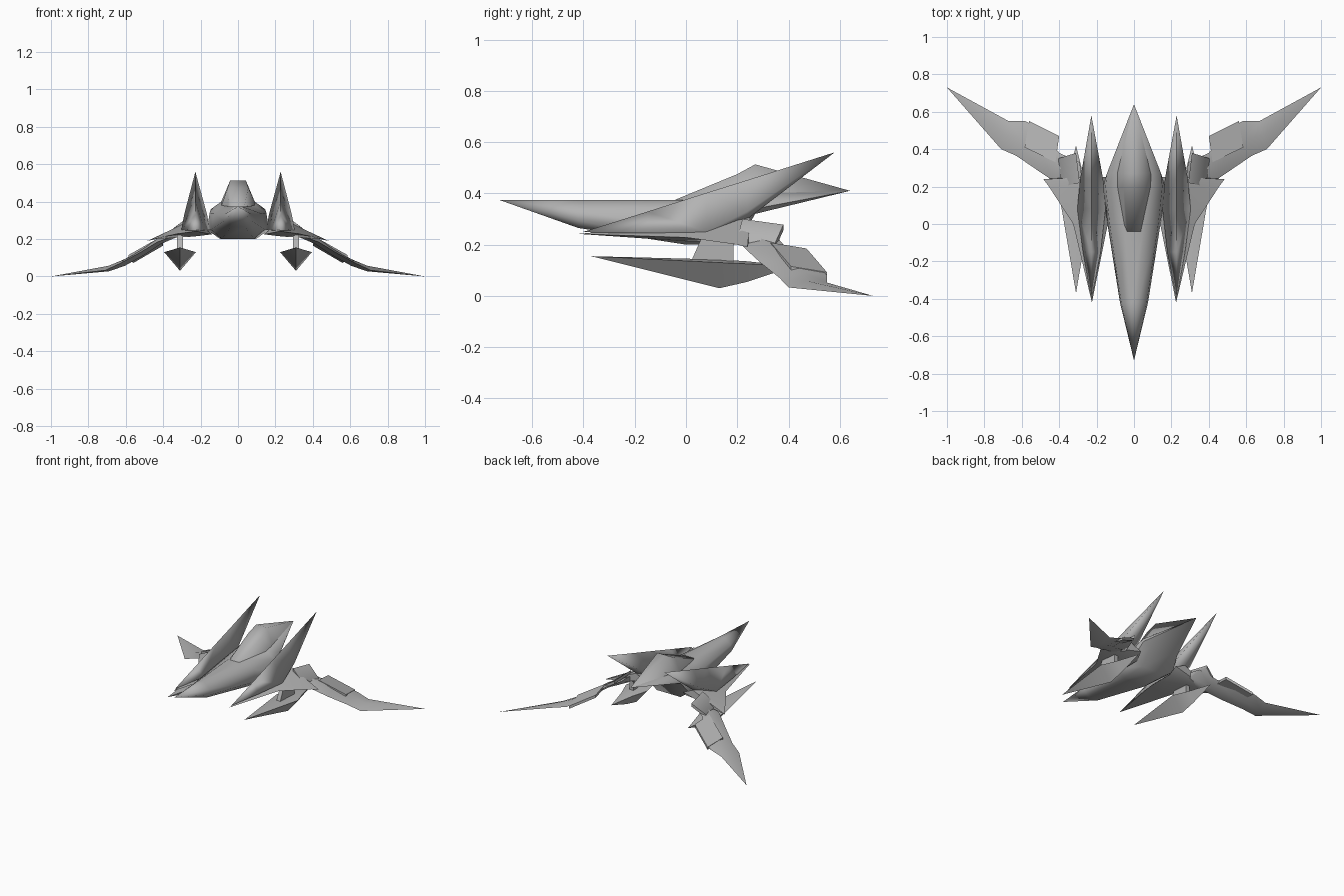
import bpy, bmesh
from math import radians

cube = bpy.data.objects.get("Cube")
if cube:
    bpy.data.objects.remove(cube)

grey = bpy.data.materials.new("hull_grey")
grey.use_nodes = True
grey.diffuse_color = (0.45, 0.45, 0.45, 1)
grey.node_tree.nodes["Principled BSDF"].inputs["Base Color"].default_value = grey.diffuse_color


def loft(name, rings, mirrored=False, angle=40):
    """Skin a row of rings; a ring of one point makes a sharp tip."""
    bm = bmesh.new()
    rows = [[bm.verts.new(p) for p in ring] for ring in rings]
    for a, b in zip(rows, rows[1:]):
        n = max(len(a), len(b))
        for i in range(n):
            j = (i + 1) % n
            if len(a) == 1:
                bm.faces.new((a[0], b[j], b[i]))
            elif len(b) == 1:
                bm.faces.new((a[i], a[j], b[0]))
            else:
                bm.faces.new((a[i], a[j], b[j], b[i]))
    for row in (rows[0], rows[-1]):
        if len(row) > 2:
            bm.faces.new(row)
    bmesh.ops.recalc_face_normals(bm, faces=bm.faces)
    mesh = bpy.data.meshes.new(name)
    bm.to_mesh(mesh)
    bm.free()
    obj = bpy.data.objects.new(name, mesh)
    bpy.context.collection.objects.link(obj)
    mesh.materials.append(grey)
    if mirrored:
        obj.modifiers.new("Mirror", 'MIRROR')
    bpy.ops.object.select_all(action='DESELECT')
    obj.select_set(True)
    bpy.context.view_layer.objects.active = obj
    bpy.ops.object.shade_smooth_by_angle(angle=radians(angle))
    return obj


def section(y, half):
    """Symmetric ring at y from (x, z) points running top to bottom."""
    return [(x, y, z) for x, z in half] + [(-x, y, z) for x, z in reversed(half)]


def diamond(x, y, inner, outer, top, side, bottom):
    return [(x, y, top), (outer, y, side), (x, y, bottom), (inner, y, side)]


def strip(front, back, thick):
    """Wing ring: leading edge, crown, trailing edge, belly."""
    mid = [(f + b) / 2 for f, b in zip(front, back)]
    return [front, (mid[0], mid[1], mid[2] + thick),
            back, (mid[0], mid[1], mid[2] - thick)]


def plate(name, corners, thick):
    return loft(name, [[(x, y, z - thick) for x, y, z in corners], corners], True, 60)


# Central hull, needle nose to pointed tail
loft("hull", [
    [(0, -0.73, 0.375)],
    section(-0.42, [(0.02, 0.375), (0.068, 0.335), (0.075, 0.295), (0.04, 0.265)]),
    section(0.0, [(0.055, 0.375), (0.13, 0.335), (0.142, 0.25), (0.085, 0.2)]),
    section(0.2, [(0.09, 0.38), (0.152, 0.338), (0.166, 0.25), (0.095, 0.2)]),
    section(0.27, [(0.09, 0.4), (0.145, 0.36), (0.145, 0.34), (0.08, 0.32)]),
    [(0, 0.64, 0.41)]], angle=60)

# Raised canopy that tapers into the tail
loft("canopy_spine", [
    section(-0.04, [(0.035, 0.376), (0.05, 0.36)]),
    section(0.2, [(0.055, 0.475), (0.092, 0.37)]),
    section(0.27, [(0.042, 0.513), (0.1, 0.375)]),
    [(0, 0.64, 0.41)]], angle=70)

# Swept blade on either side of the hull
loft("side_blade", [
    [(0.228, -0.4, 0.25)],
    diamond(0.228, -0.15, 0.178, 0.273, 0.329, 0.25, 0.235),
    diamond(0.228, 0.08, 0.152, 0.303, 0.402, 0.25, 0.225),
    diamond(0.228, 0.24, 0.165, 0.288, 0.452, 0.33, 0.3),
    [(0.228, 0.58, 0.56)]], True, 120)

# Shoulder panel joining blade, hull and wing
loft("shoulder_panel", [
    [(0.225, -0.42, 0.242)],
    [(0.14, 0, 0.225), (0.21, 0, 0.28), (0.325, 0, 0.228), (0.24, 0, 0.213)],
    [(0.14, 0.2, 0.225), (0.23, 0.2, 0.31), (0.455, 0.2, 0.2), (0.3, 0.2, 0.21)],
    [(0.15, 0.25, 0.27), (0.23, 0.25, 0.305), (0.485, 0.24, 0.19), (0.32, 0.25, 0.225)]],
    True, 60)

# Drooping outer wing
loft("outer_wing", [
    strip((0.27, 0.18, 0.24), (0.29, 0.33, 0.26), 0.02),
    strip((0.43, 0.23, 0.185), (0.4, 0.38, 0.2), 0.02),
    strip((0.52, 0.29, 0.13), (0.49, 0.5, 0.135), 0.02),
    strip((0.63, 0.365, 0.07), (0.58, 0.55, 0.08), 0.018),
    strip((0.71, 0.4, 0.033), (0.67, 0.55, 0.052), 0.015),
    [(1, 0.73, 0)]], True, 60)

# Armour plates on the wing
plate("root_armour", [(0.29, 0.22, 0.3), (0.385, 0.2, 0.225),
                      (0.405, 0.35, 0.212), (0.31, 0.38, 0.278)], 0.022)
plate("wing_armour", [(0.42, 0.33, 0.208), (0.585, 0.41, 0.115),
                      (0.56, 0.55, 0.092), (0.4, 0.47, 0.185)], 0.02)

# Pod slung under each wing, with its pylon
loft("under_pod", [
    [(0.31, -0.37, 0.155)],
    diamond(0.31, 0.13, 0.225, 0.395, 0.142, 0.13, 0.03),
    diamond(0.31, 0.24, 0.265, 0.355, 0.135, 0.125, 0.055),
    [(0.31, 0.42, 0.115)]], True, 30)
loft("pod_pylon", [
    [(x, y, z) for x, y in ((0.295, a), (0.325, a), (0.325, b), (0.295, b))]
    for z, a, b in ((0.135, 0.02, 0.185), (0.225, 0.06, 0.185))], True, 30)
